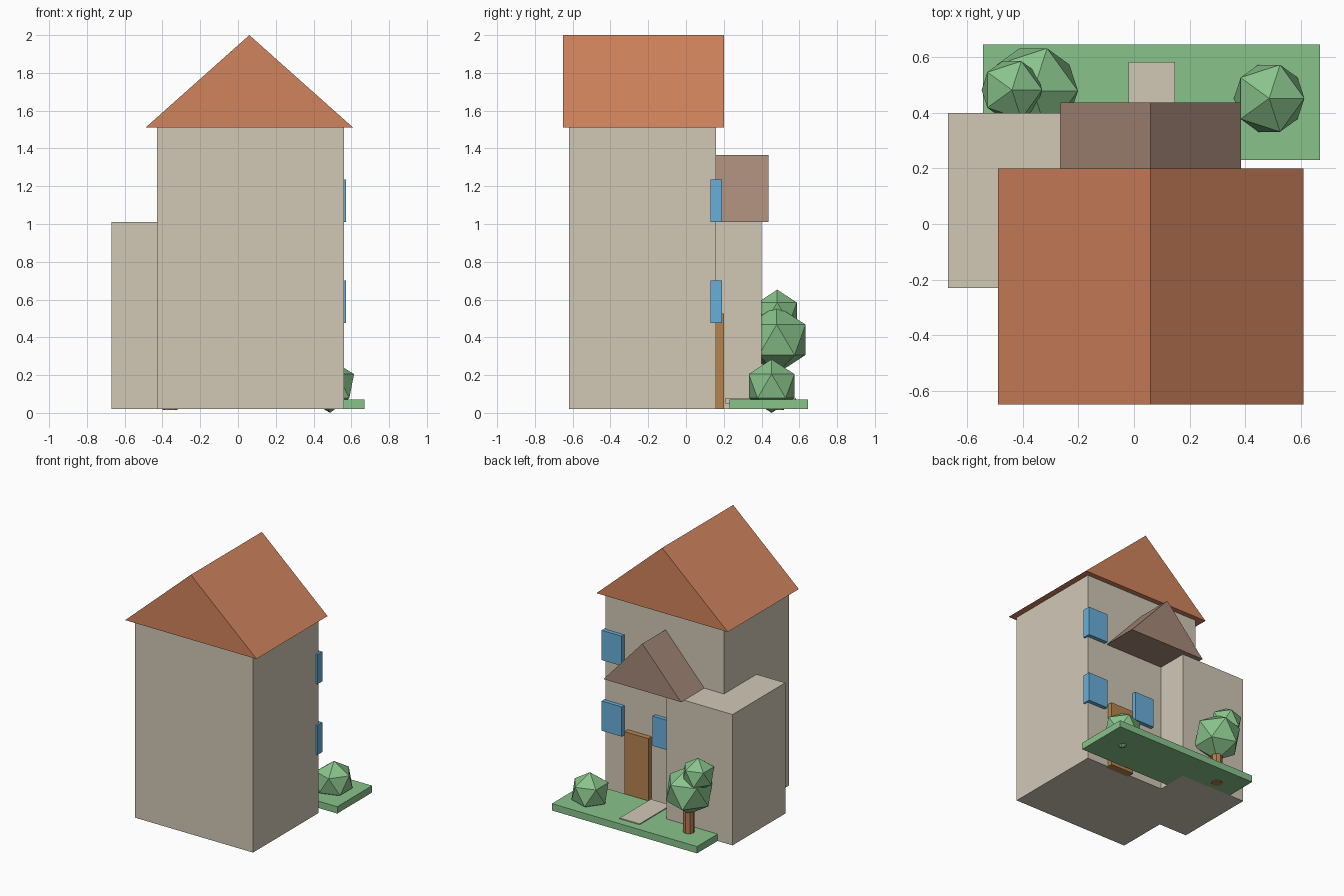
import bpy
import bmesh
from mathutils import Matrix, Vector

cube = bpy.data.objects.get("Cube")
if cube:
    bpy.data.objects.remove(cube, do_unlink=True)


def material(name, rgb):
    mat = bpy.data.materials.new(name)
    mat.use_nodes = True
    mat.diffuse_color = (*rgb, 1)
    mat.node_tree.nodes["Principled BSDF"].inputs["Base Color"].default_value = (*rgb, 1)
    return mat


stone = material("pale stone", (0.64, 0.58, 0.47))
tile = material("orange tile", (0.64, 0.23, 0.11))
slate = material("brown slate", (0.38, 0.25, 0.19))
glass = material("blue glass", (0.14, 0.43, 0.70))
oak = material("door wood", (0.47, 0.23, 0.08))
bark = material("bark", (0.46, 0.20, 0.075))
leaf = material("leaf green", (0.25, 0.55, 0.26))


def finish(name, bm, mat):
    bmesh.ops.recalc_face_normals(bm, faces=bm.faces[:])
    mesh = bpy.data.meshes.new(name)
    bm.to_mesh(mesh)
    bm.free()
    mesh.materials.append(mat)
    obj = bpy.data.objects.new(name, mesh)
    bpy.context.collection.objects.link(obj)
    return obj


def box(name, x, y, z, mat):
    """Box from its (low, high) range on each axis."""
    low, high = (Vector(c) for c in zip(x, y, z))
    bm = bmesh.new()
    size = Matrix.Diagonal((*(high - low), 1))
    bmesh.ops.create_cube(bm, size=1, matrix=Matrix.Translation((low + high) / 2) @ size)
    return finish(name, bm, mat)


def gable(name, x, y, z, mat):
    """Solid gable roof with its ridge along y."""
    bm = bmesh.new()
    profile = [(x[0], z[0]), (x[1], z[0]), (sum(x) / 2, z[1])]
    face = bm.faces.new([bm.verts.new((px, y[0], pz)) for px, pz in profile])
    grown = bmesh.ops.extrude_face_region(bm, geom=[face])["geom"]
    verts = [g for g in grown if isinstance(g, bmesh.types.BMVert)]
    bmesh.ops.translate(bm, vec=(0, y[1] - y[0], 0), verts=verts)
    return finish(name, bm, mat)


def foliage(name, centre, radius):
    bm = bmesh.new()
    bmesh.ops.create_icosphere(bm, subdivisions=1, radius=radius,
                               matrix=Matrix.Translation(centre))
    return finish(name, bm, leaf)


# House volumes
box("main_house", (-0.43, 0.56), (-0.62, 0.16), (0.02, 1.51), stone)
box("side_annex", (-0.67, -0.115), (-0.23, 0.40), (0.02, 1.01), stone)

# Roofs
gable("main_roof", (-0.49, 0.61), (-0.65, 0.20), (1.51, 2.0), tile)
gable("porch_roof", (-0.265, 0.385), (0.14, 0.437), (1.01, 1.365), slate)

# Door and windows on the garden wall
box("door", (0.175, 0.375), (0.14, 0.20), (0.02, 0.525), oak)
for name, x, z in (("upper_window", 0.405, 1.01),
                   ("lower_window", 0.405, 0.475),
                   ("inner_window", -0.022, 0.475)):
    box(name, (x, x + 0.168), (0.13, 0.19), (z, z + 0.225), glass)

# Garden
box("lawn", (-0.545, 0.67), (0.23, 0.647), (0.02, 0.072), leaf)
box("path", (-0.02, 0.147), (0.21, 0.583), (0.05, 0.079), stone)
foliage("bush", (0.487, 0.453, 0.142), 0.142)

# Tree
bm = bmesh.new()
bmesh.ops.create_cone(bm, cap_ends=True, segments=8, radius1=0.04, radius2=0.04,
                      depth=0.285, matrix=Matrix.Translation((-0.36, 0.48, 0.158)))
finish("tree_trunk", bm, bark)
foliage("tree_crown", (-0.363, 0.48, 0.387), 0.18)
foliage("tree_top", (-0.44, 0.483, 0.53), 0.122)
